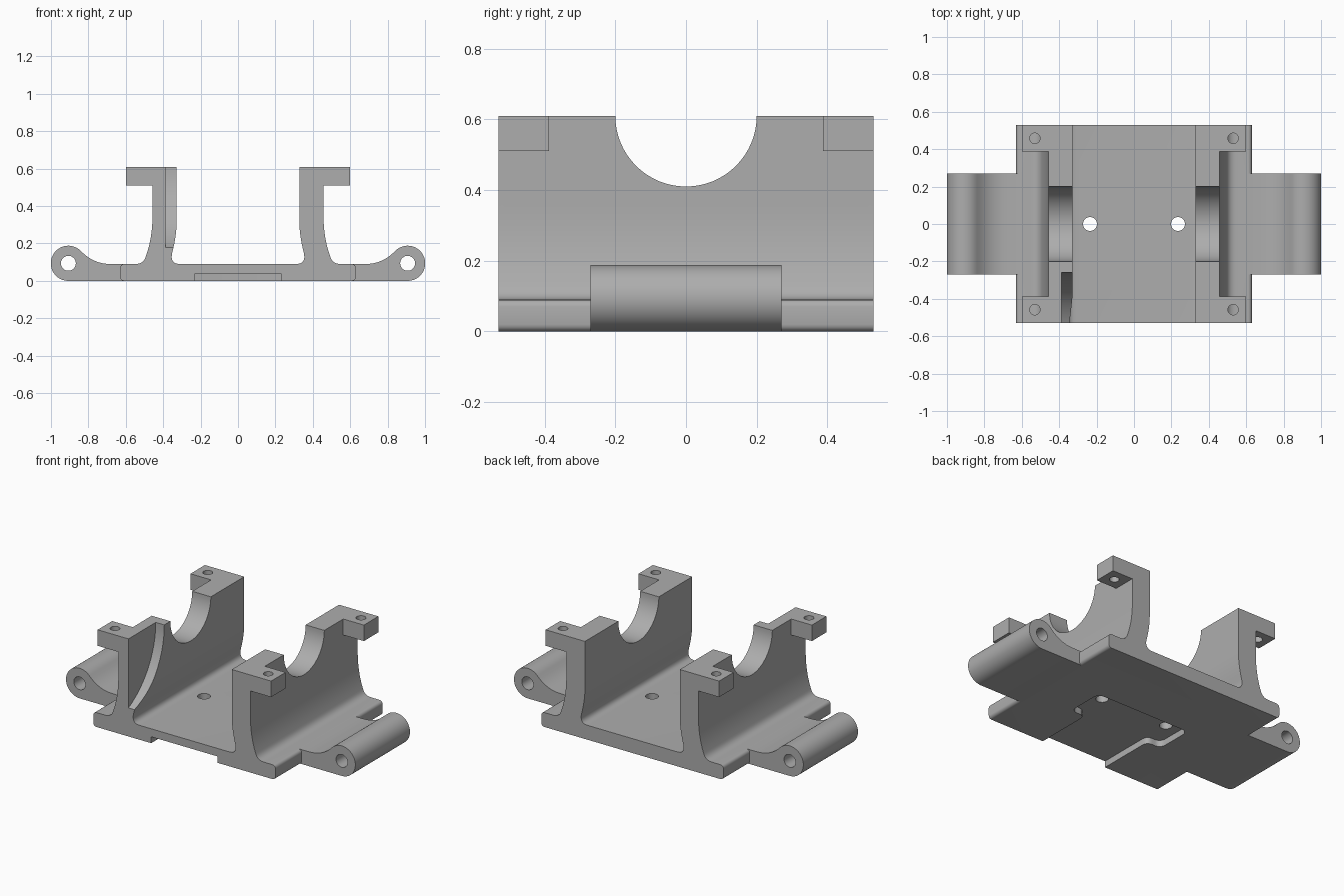
import bpy, bmesh, math
from mathutils import Matrix

if "Cube" in bpy.data.objects:
    bpy.data.objects.remove(bpy.data.objects["Cube"], do_unlink=True)

grey = bpy.data.materials.new("plain grey")
grey.use_nodes = True
COLOUR = (0.42, 0.42, 0.42, 1)
grey.diffuse_color = COLOUR
grey.node_tree.nodes["Principled BSDF"].inputs["Base Color"].default_value = COLOUR

TOP, FLOOR, HALF = 0.61, 0.09, 0.53


def arc(cx, cz, r, start, end, n=8):
    """Points on an arc, angles in degrees."""
    angles = [math.radians(start + (end - start) * i / n) for i in range(n + 1)]
    return [(cx + r * math.cos(a), cz + r * math.sin(a)) for a in angles]


def bend(a, b, c, n=8):
    """Quadratic curve from a to c, pulled towards b."""
    return [tuple((1 - t) ** 2 * p + 2 * t * (1 - t) * q + t * t * r
                  for p, q, r in zip(a, b, c)) for t in (i / n for i in range(n + 1))]


def prism(name, points, low, high, axis="y"):
    """Extrude a profile: (x, z) along y, (y, z) along x, or (x, y) along z."""
    place = {"y": lambda u, v, w: (u, w, v),
             "x": lambda u, v, w: (w, u, v),
             "z": lambda u, v, w: (u, v, w)}[axis]
    bm = bmesh.new()
    ends = [[bm.verts.new(place(u, v, w)) for u, v in points] for w in (low, high)]
    bm.faces.new(ends[0])
    bm.faces.new(ends[1])
    for i in range(len(points)):
        j = (i + 1) % len(points)
        bm.faces.new((ends[0][i], ends[0][j], ends[1][j], ends[1][i]))
    bmesh.ops.recalc_face_normals(bm, faces=bm.faces)
    mesh = bpy.data.meshes.new(name)
    bm.to_mesh(mesh)
    bm.free()
    mesh.materials.append(grey)
    obj = bpy.data.objects.new(name, mesh)
    bpy.context.collection.objects.link(obj)
    return obj


def circle(u, v, r, n=32):
    return arc(u, v, r, 0, 360 * (n - 1) / n, n - 1)


def box(u0, u1, v0, v1):
    return [(u0, v0), (u1, v0), (u1, v1), (u0, v1)]


def combine(target, tool, operation):
    tool.hide_render = True
    mod = target.modifiers.new(operation.lower(), "BOOLEAN")
    mod.operation, mod.solver, mod.object = operation, "EXACT", tool
    bpy.context.view_layer.objects.active = target
    bpy.ops.object.modifier_apply(modifier=mod.name)
    bpy.data.objects.remove(tool, do_unlink=True)


# Base plate and both flared walls share one mirrored profile
right_half = (
    arc(0.61, 0.02, 0.02, -90, 0, 4)
    + arc(0.61, 0.07, 0.02, 0, 90, 4)
    + bend((0.55, FLOOR), (0.505, FLOOR), (0.493, 0.13))
    + bend((0.493, 0.13), (0.457, 0.23), (0.457, 0.35))
    + [(0.457, TOP), (0.328, TOP)]
    + bend((0.328, 0.32), (0.328, 0.24), (0.352, 0.15))
    + bend((0.352, 0.15), (0.365, FLOOR), (0.31, FLOOR))
)
profile = right_half + [(-x, z) for x, z in reversed(right_half)]
cradle = prism("cradle_bracket", profile, -HALF, HALF)

# Hinge lugs and corner ears
lug = (
    [(0.59, 0), (0.907, 0)]
    + arc(0.907, 0.094, 0.094, -85, 130, 28)
    + bend((0.84, 0.16), (0.775, FLOOR), (0.68, FLOOR))
    + [(0.59, FLOOR)]
)
for side in (-1, 1):
    combine(cradle, prism("hinge_lug", [(side * x, z) for x, z in lug], -0.27, 0.27), "UNION")
    ear = [(side * x, z) for x, z in box(0.40, 0.60, 0.51, TOP)]
    for y in (-HALF, 0.387):
        combine(cradle, prism("corner_ear", ear, y, y + HALF - 0.387), "UNION")

# Saddle across both walls
combine(cradle, prism("saddle_cutter", circle(0, TOP, 0.2, 64), -0.8, 0.8, "x"), "DIFFERENCE")

# Curved relief inside the front of one wall
combine(cradle, prism("relief_cutter", circle(-0.74, TOP, 0.48, 96), -0.387, -0.2, "x"), "DIFFERENCE")

# T-shaped recess under the plate, open at the front
recess = [(0.23, -0.6)] + bend((0.23, -0.2), (0.23, -0.16), (0.27, -0.16), 5)
recess += arc(0.29, -0.12, 0.04, -90, 0, 5) + arc(0.29, 0.04, 0.04, 0, 90, 5)
recess += [(-x, y) for x, y in reversed(recess)]
combine(cradle, prism("recess_cutter", recess, -0.1, 0.04, "z"), "DIFFERENCE")

# Screw holes in floor and ears, pin holes in lugs
for side in (-1, 1):
    combine(cradle, prism("floor_hole", circle(side * 0.235, 0, 0.037), -0.1, 0.2, "z"), "DIFFERENCE")
    combine(cradle, prism("pin_hole", circle(side * 0.907, 0.094, 0.04), -0.4, 0.4), "DIFFERENCE")
    for y in (-0.458, 0.458):
        combine(cradle, prism("ear_hole", circle(side * 0.53, y, 0.028), 0.4, 0.7, "z"), "DIFFERENCE")

bpy.ops.object.select_all(action="DESELECT")
cradle.select_set(True)
bpy.context.view_layer.objects.active = cradle
bpy.ops.object.shade_smooth_by_angle(angle=math.radians(30))
